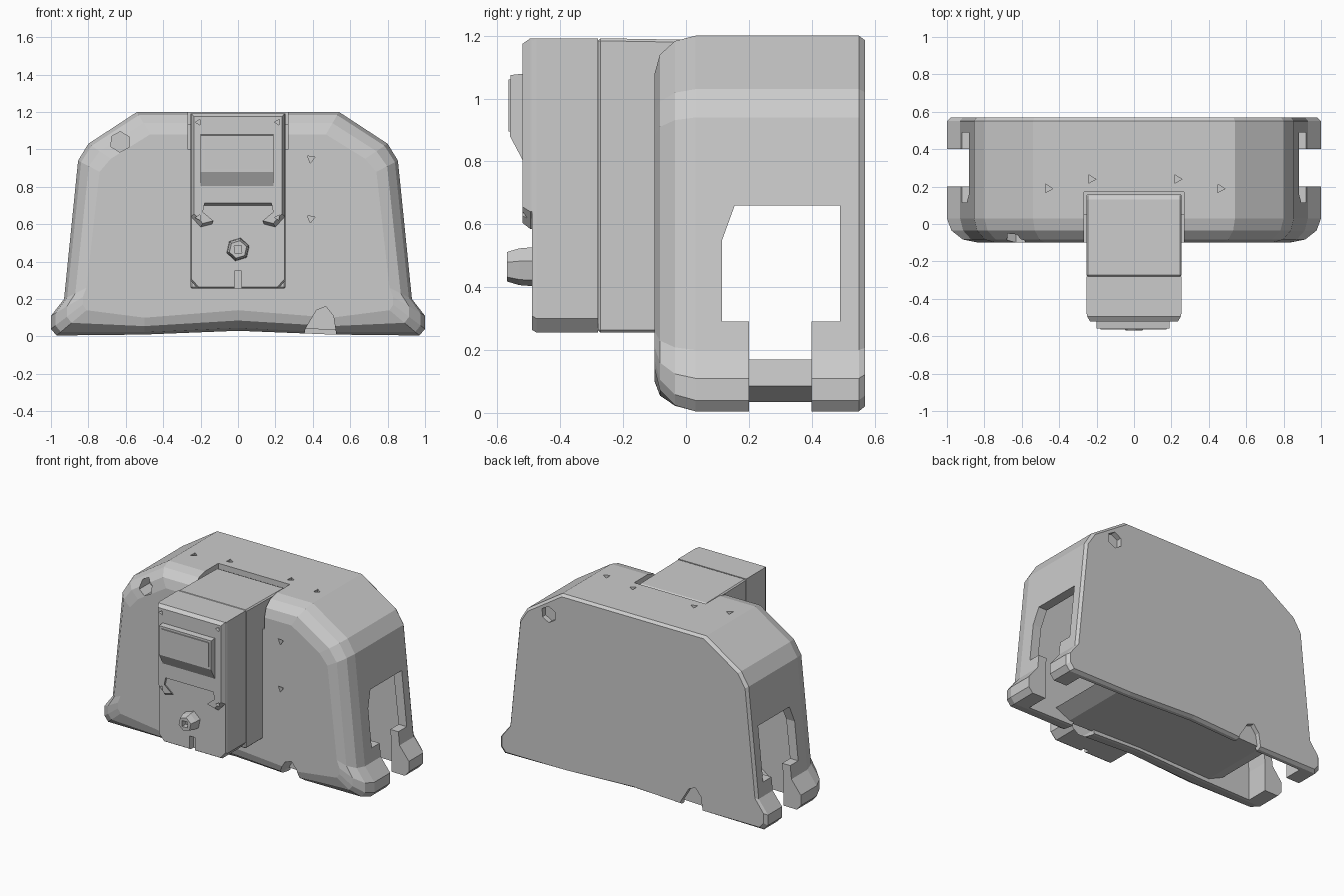
import bpy, bmesh, math

cube = bpy.data.objects.get("Cube")
if cube:
    bpy.data.objects.remove(cube, do_unlink=True)

grey = bpy.data.materials.new("light_grey")
grey.use_nodes = True
grey.diffuse_color = (0.6, 0.6, 0.6, 1)
grey.node_tree.nodes["Principled BSDF"].inputs["Base Color"].default_value = (0.6, 0.6, 0.6, 1)


def loft(name, rings):
    """Skin a list of equal-length point rings and cap both ends."""
    bm = bmesh.new()
    loops = [[bm.verts.new(p) for p in ring] for ring in rings]
    n = len(loops[0])
    for a, b in zip(loops, loops[1:]):
        for i in range(n):
            j = (i + 1) % n
            bm.faces.new((a[i], a[j], b[j], b[i]))
    bm.faces.new(loops[0])
    bm.faces.new(loops[-1][::-1])
    bmesh.ops.recalc_face_normals(bm, faces=bm.faces)
    mesh = bpy.data.meshes.new(name)
    bm.to_mesh(mesh)
    bm.free()
    obj = bpy.data.objects.new(name, mesh)
    mesh.materials.append(grey)
    bpy.context.collection.objects.link(obj)
    return obj


def place(p, axis, d):
    return {"x": (d, p[0], p[1]), "y": (p[0], d, p[1]), "z": (p[0], p[1], d)}[axis]


def prism(name, pts, axis, a, b):
    return loft(name, [[place(p, axis, d) for p in pts] for d in (a, b)])


def rect(u0, u1, v0, v1):
    return [(u0, v0), (u1, v0), (u1, v1), (u0, v1)]


def ngon(u, v, r, n, turn=0.0):
    return [(u + r * math.cos(turn + i * math.tau / n),
             v + r * math.sin(turn + i * math.tau / n)) for i in range(n)]


def mirrored(half):
    """Close a right-hand outline by reflecting it across x = 0."""
    return half + [(-x, z) for x, z in reversed(half) if x]


def apply(obj, mod):
    bpy.context.view_layer.objects.active = obj
    bpy.ops.object.modifier_apply(modifier=mod.name)


def cut(obj, *cutters):
    for c in cutters:
        mod = obj.modifiers.new("cut", "BOOLEAN")
        mod.operation = "DIFFERENCE"
        mod.solver = "EXACT"
        mod.object = c
        apply(obj, mod)
        bpy.data.objects.remove(c, do_unlink=True)


def bevel(obj, width):
    mod = obj.modifiers.new("bevel", "BEVEL")
    mod.width = width
    mod.segments = 1
    apply(obj, mod)


# Main shell: wide outline easing into a smaller front face
outer = mirrored([(0.54, 1.2), (0.80, 1.03), (0.855, 0.94), (0.93, 0.2), (1.0, 0.11),
                  (1.0, 0.04), (0.97, 0.005), (0.5, 0.01), (0, 0.03)])
inner = mirrored([(0.47, 1.08), (0.68, 0.95), (0.74, 0.88), (0.81, 0.26), (0.83, 0.21),
                  (0.83, 0.17), (0.81, 0.14), (0.5, 0.10), (0, 0.14)])
steps = [(-0.1, 1), (-0.083, 0.5), (-0.035, 0.14), (0.03, 0), (0.55, 0), (0.57, 0.12)]
shell = loft("main_shell", [[(o[0] + (i[0] - o[0]) * t, y, o[1] + (i[1] - o[1]) * t)
                             for o, i in zip(outer, inner)] for y, t in steps])

# Hollow inside, open underneath
cavity = mirrored([(0.5, 1.13), (0.75, 0.98), (0.79, 0.92), (0.87, 0.2), (0.87, -0.1)])
cut(shell, prism("cavity", cavity, "y", 0.05, 0.525))

# Side windows running down into the gap between the feet
window = [(0.2, -0.1), (0.4, -0.1), (0.4, 0.29), (0.49, 0.29), (0.49, 0.66),
          (0.155, 0.66), (0.115, 0.55), (0.115, 0.29), (0.2, 0.29)]
for lo, hi in ((0.7, 1.2), (-1.2, -0.7)):
    cut(shell, prism("window", window, "x", lo, hi))

# Cable notches and hexagonal sockets, front and back by half turn
notch = [(0.345, -0.05), (0.36, 0.04), (0.42, 0.14), (0.47, 0.16), (0.51, 0.11), (0.535, -0.05)]
for s, lo, hi in ((1, -0.2, 0.06), (-1, 0.515, 0.7)):
    cut(shell, prism("notch", [(s * x, z) for x, z in notch], "y", lo, hi))
for s, lo, hi in ((-1, -0.2, 0.02), (1, 0.535, 0.7)):
    cut(shell, prism("socket", ngon(s * 0.63, 1.04, 0.055, 6, 0.5), "y", lo, hi))

# Slot that receives the housing, and small screw dimples
cut(shell, prism("slot", rect(-0.268, 0.268, -0.3, 0.172), "z", 1.0, 1.3))
for x, y in ((0.46, 0.19), (0.23, 0.24)):
    for s in (-1, 1):
        cut(shell, prism("dimple", ngon(s * x, y, 0.026, 3, x * 9), "z", 1.16, 1.3))
for z in (0.63, 0.95):
    cut(shell, prism("dimple", ngon(0.39, z, 0.024, 3, 0.4), "y", -0.2, -0.07))

# Floor between the feet
floor = mirrored([(0.55, 0.17), (0.66, 0.085), (0.55, 0.035), (0, 0.05)])
prism("floor", floor, "y", 0.03, 0.54)

# Housing projecting from the front: rear half hooks over the top
rear = [(-0.28, 0.255), (0.0, 0.255), (0.0, 1.01), (0.16, 1.01),
        (0.16, 1.17), (0.13, 1.185), (-0.28, 1.192)]
bevel(prism("housing_rear", rear, "x", -0.255, 0.255), 0.008)

# Front half of the housing with clipped lower corners
half = mirrored([(0.255, 1.192), (0.255, 0.30), (0.215, 0.255)])
cover = loft("housing_cover", [[(x * k, y, 0.72 + (z - 0.72) * k) for x, z in half]
                               for y, k in ((-0.28, 1), (-0.475, 1), (-0.49, 0.98))])
cut(cover, prism("slit", rect(-0.02, 0.02, 0.2, 0.35), "y", -0.6, -0.45))

# Raised upper panel with two tabs around a central cutout
panel = mirrored([(0.25, 1.192), (0.25, 0.64), (0.20, 0.585), (0.14, 0.60),
                  (0.20, 0.65), (0.19, 0.70)])
plate = loft("upper_panel", [[(x * k, y, 0.9 + (z - 0.9) * k) for x, z in panel]
                             for y, k in ((-0.47, 1), (-0.495, 1), (-0.52, 0.94))])
for s in (-1, 1):
    for z in (1.145, 0.635):
        cut(plate, prism("dimple", ngon(s * 0.212, z, 0.017, 3, s), "y", -0.6, -0.5))

# Display block with a sloping underside
display = [(-0.51, 1.08), (-0.558, 1.075), (-0.56, 0.88), (-0.52, 0.805), (-0.51, 0.805)]
prism("display", display, "x", -0.2, 0.19)
bezel = prism("display_face", rect(-0.18, 0.175, 0.895, 1.06), "y", -0.565, -0.555)

# Hexagonal knob with a square hole
knob = loft("knob", [[(x, y, z) for x, z in ngon(0, 0.465, r, 6, 0.3)]
                     for y, r in ((-0.48, 0.064), (-0.53, 0.06), (-0.57, 0.048))])
cut(knob, prism("knob_hole", ngon(0, 0.465, 0.028, 4, 0.8), "y", -0.6, -0.53))
